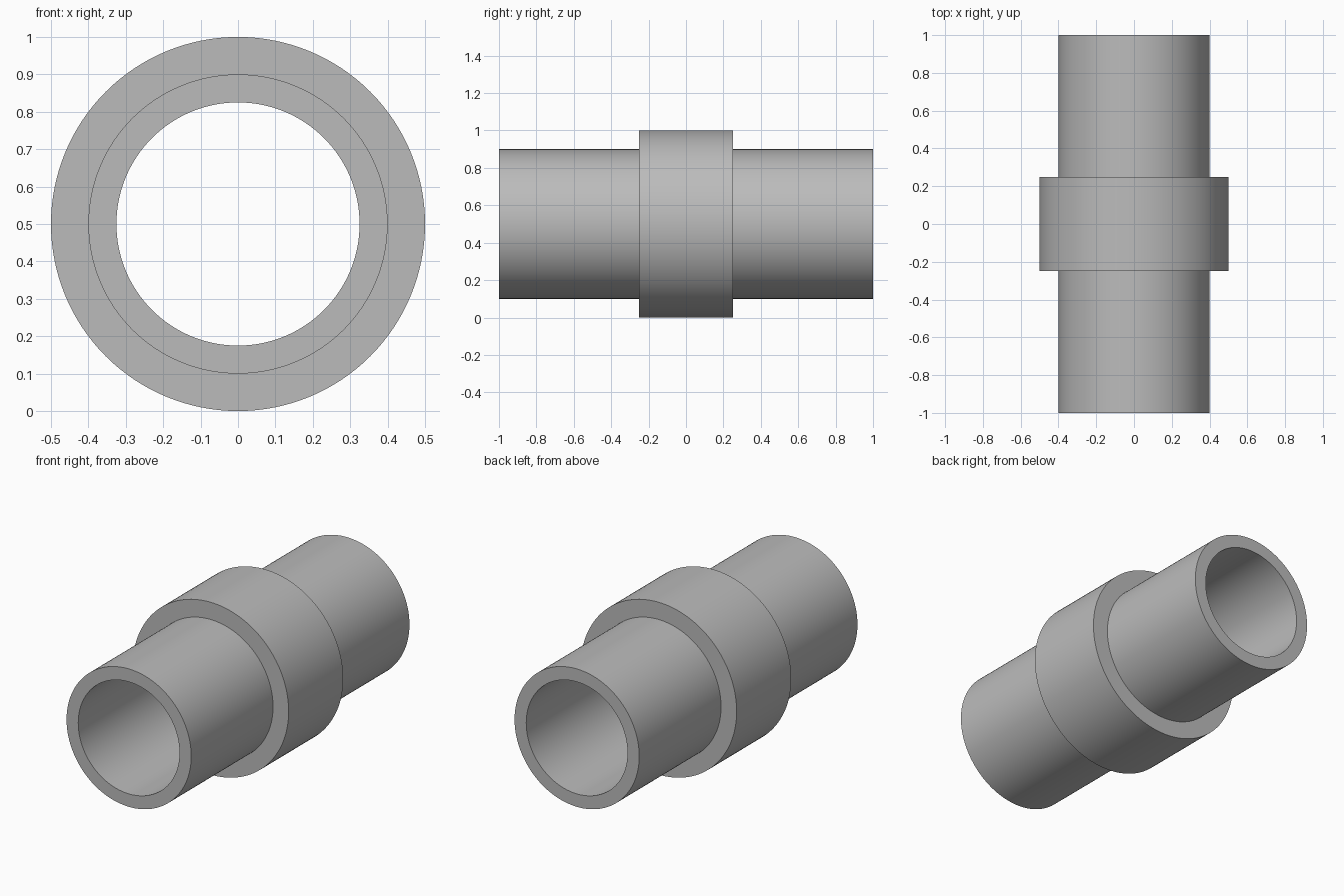
import bpy
import bmesh
from math import pi, radians
from mathutils import Matrix, Vector

cube = bpy.data.objects.get("Cube")
if cube:
    bpy.data.objects.remove(cube, do_unlink=True)

SEGMENTS = 128
BORE, PIPE, COLLAR = 0.325, 0.4, 0.5   # radii
HALF_PIPE, HALF_COLLAR = 1.0, 0.25     # half lengths along y
CENTRE_Z = COLLAR

# Plain grey
grey = bpy.data.materials.new("plain grey")
grey.use_nodes = True
colour = (0.50, 0.50, 0.50, 1)
grey.diffuse_color = colour
grey.node_tree.nodes["Principled BSDF"].inputs["Base Color"].default_value = colour

# Half section of the hollow pipe with its raised collar, mirrored along y
half = [(BORE, HALF_PIPE), (PIPE, HALF_PIPE), (PIPE, HALF_COLLAR), (COLLAR, HALF_COLLAR)]
section = half + [(r, -y) for r, y in reversed(half)]

# Lathe the closed section around the y axis
bm = bmesh.new()
verts = [bm.verts.new((r, y, 0)) for r, y in section]
edges = [bm.edges.new((verts[i - 1], verts[i])) for i in range(len(verts))]
bmesh.ops.spin(bm, geom=verts + edges, cent=Vector(), axis=(0, 1, 0),
               angle=2 * pi, steps=SEGMENTS, use_merge=True)
bmesh.ops.remove_doubles(bm, verts=bm.verts, dist=0.0001)
bmesh.ops.recalc_face_normals(bm, faces=bm.faces)
bmesh.ops.transform(bm, matrix=Matrix.Translation((0, 0, CENTRE_Z)), verts=bm.verts)

mesh = bpy.data.meshes.new("collared_pipe")
bm.to_mesh(mesh)
bm.free()
mesh.materials.append(grey)
pipe = bpy.data.objects.new("collared_pipe", mesh)
bpy.context.collection.objects.link(pipe)

# Smooth walls, crisp rims
bpy.ops.object.select_all(action="DESELECT")
pipe.select_set(True)
bpy.context.view_layer.objects.active = pipe
bpy.ops.object.shade_smooth_by_angle(angle=radians(30))
